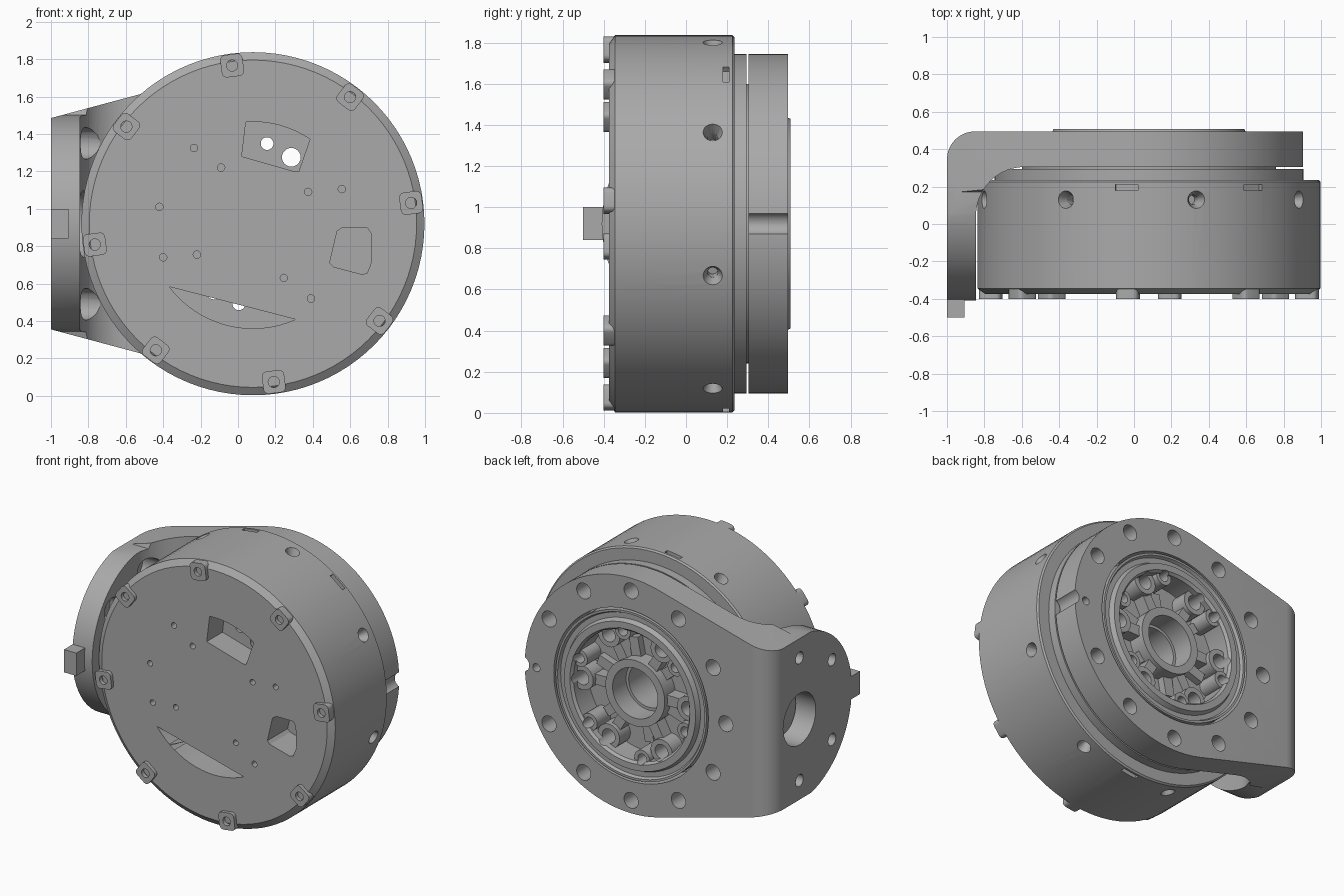
import bpy, bmesh
from math import sin, cos, pi, radians
from mathutils import Vector

if "Cube" in bpy.data.objects:
    bpy.data.objects.remove(bpy.data.objects["Cube"])

CX, CZ = 0.08, 0.92          # main axis, parallel to y
grey = bpy.data.materials.new("machined grey")
grey.use_nodes = True
colour = (0.4, 0.4, 0.4, 1)
grey.diffuse_color = colour
grey.node_tree.nodes["Principled BSDF"].inputs["Base Color"].default_value = colour


def polar(r, deg, y=0.0):
    a = radians(deg)
    return Vector((CX + r * cos(a), y, CZ + r * sin(a)))


def arc(cx, cy, r, a0, a1, n=16):
    return [(cx + r * cos(radians(a0 + (a1 - a0) * i / n)),
             cy + r * sin(radians(a0 + (a1 - a0) * i / n))) for i in range(n + 1)]


def prism(bm, pts, axis, lo, hi):
    """Extrude a closed outline along one axis."""
    def place(p, d):
        q = list(p)
        q.insert(axis, d)
        return bm.verts.new(q)
    a = [place(p, lo) for p in pts]
    b = [place(p, hi) for p in pts]
    faces = [bm.faces.new(a), bm.faces.new(b[::-1])]
    for i in range(len(pts)):
        j = (i + 1) % len(pts)
        faces.append(bm.faces.new((a[i], b[i], b[j], a[j])))
    bmesh.ops.recalc_face_normals(bm, faces=faces)


def rod(bm, p, q, r, r2=None, seg=24):
    """Cylinder or cone between two points."""
    p, q = Vector(p), Vector(q)
    d = q - p
    res = bmesh.ops.create_cone(bm, cap_ends=True, segments=seg, radius1=r,
                                radius2=r if r2 is None else r2, depth=d.length)
    rot = Vector((0, 0, 1)).rotation_difference(d).to_matrix()
    for v in res["verts"]:
        v.co = rot @ v.co + (p + q) / 2


def lathe(bm, prof, centre, seg, closed=False):
    """Revolve (radius, y) points about an axis parallel to y."""
    rings = []
    for r, y in prof:
        n = 1 if r == 0 else seg
        rings.append([bm.verts.new((centre.x + r * cos(2 * pi * i / seg), y,
                                    centre.z + r * sin(2 * pi * i / seg))) for i in range(n)])
    pairs = list(zip(rings, rings[1:])) + ([(rings[-1], rings[0])] if closed else [])
    for a, b in pairs:
        for i in range(seg):
            j = (i + 1) % seg
            vs = [a[i % len(a)], a[j % len(a)], b[j % len(b)], b[i % len(b)]]
            bm.faces.new(list(dict.fromkeys(vs)))
    bmesh.ops.recalc_face_normals(bm, faces=bm.faces)


def make(name, bm):
    me = bpy.data.meshes.new(name)
    bm.to_mesh(me)
    bm.free()
    me.materials.append(grey)
    ob = bpy.data.objects.new(name, me)
    bpy.context.collection.objects.link(ob)
    return ob


def boolean(ob, bm, op="DIFFERENCE"):
    """Apply a cutter and discard it."""
    cutter = make("cutter", bm)
    mod = ob.modifiers.new("cut", "BOOLEAN")
    mod.operation, mod.solver, mod.object = op, "EXACT", cutter
    mod.use_self = True
    deps = bpy.context.evaluated_depsgraph_get()
    me = bpy.data.meshes.new_from_object(ob.evaluated_get(deps))
    ob.modifiers.clear()
    ob.data = me
    bpy.data.objects.remove(cutter)


def smooth(ob):
    bpy.ops.object.select_all(action="DESELECT")
    ob.select_set(True)
    bpy.context.view_layer.objects.active = ob
    bpy.ops.object.shade_smooth_by_angle(angle=radians(25))


# Drum, rear flange and hollow hub as one turned body
bm = bmesh.new()
lathe(bm, [(0, -.375), (.875, -.375), (.917, -.345), (.917, .225), (.907, .235),
           (.825, .235), (.825, .295), (.68, .295), (.68, .31), (.585, .31), (.585, .495),
           (.57, .495), (.56, .475), (.525, .475), (.51, .508), (.465, .508), (.45, .49),
           (.45, .33), (.23, .33), (.23, .45), (.175, .45), (.175, .3), (.155, .3),
           (.155, .0), (0, .0)], polar(0, 0), 96)
drum = make("drum_housing", bm)

cut = bmesh.new()
# Front windows: circle segment and two small sector windows
prism(cut, arc(CX, CZ, .56, 217, 294), 1, -.5, -.2)
prism(cut, arc(CX, CZ, .545, 94, 56, 8) + [(.325, 1.2), (.3, 1.2), (.02, 1.28)], 1, -.5, -.2)
prism(cut, [(.56, .9), (.69, .9), (.71, .87), (.715, .72), (.69, .655), (.66, .65),
            (.51, .69), (.49, .71), (.53, .88)], 1, -.5, -.15)
# Hub holes: large and small sets, open to the windows
for k in range(6):
    for r, a, size in ((.41, 60 * k, .05), (.435, 60 * k + 20, .034)):
        rod(cut, polar(r, a, -.22), polar(r, a, .6), size)
# Small pin holes on the front
for x, z in ((-.235, 1.325), (-.09, 1.22), (-.42, 1.01), (-.4, .74), (-.22, .755),
             (.245, .63), (.39, .52), (.375, 1.09), (.555, 1.105)):
    rod(cut, (x, -.5, z), (x, -.3, z), .02, seg=12)
# Countersunk radial holes around the wall
for k in range(8):
    a = 29 + 45 * k
    rod(cut, polar(.8, a, .13), polar(.95, a, .13), .025, seg=16)
    rod(cut, polar(.86, a, .13), polar(.93, a, .13), .025, .052)
boolean(drum, cut)
# Rim slots
cut = bmesh.new()
for a in (52.5, 97.5, -82.5):
    p, t = polar(.917, a), Vector((-sin(radians(a)), 0, cos(radians(a))))
    n = Vector((cos(radians(a)), 0, sin(radians(a))))
    prism(cut, [tuple((p + t * u + n * w).xz) for u, w in
                ((-.06, -.03), (.06, -.03), (.06, .05), (-.06, .05))], 1, .18, .21)
boolean(drum, cut)
smooth(drum)

# Front screw lugs
bm, cut = bmesh.new(), bmesh.new()
for k in range(8):
    a = 7.5 + 45 * k
    p = polar(.853, a)
    ca, sa = cos(radians(a)), sin(radians(a))
    corners = []
    for i, (sx, sz) in enumerate(((1, 1), (-1, 1), (-1, -1), (1, -1))):
        corners += arc(sx * .033, sz * .033, .027, 90 * i, 90 * i + 90, 4)
    prism(bm, [(p.x + u * ca - w * sa, p.z + u * sa + w * ca) for u, w in corners],
          1, -.4, -.33)
    rod(cut, polar(.853, a, -.45), polar(.853, a, -.355), .03, seg=16)
lugs = make("front_screw_lugs", bm)
boolean(lugs, cut)
smooth(lugs)

# Bosses and ribs inside the hub recess
bm = bmesh.new()
for k in range(6):
    for r, a, ri, ro, top in ((.41, 60 * k, .05, .085, .45), (.435, 60 * k + 20, .034, .06, .48)):
        lathe(bm, [(ri, .32), (ro, .32), (ro, top), (ri, top)], polar(r, a), 24, True)
    for a, top in ((60 * k, .42), (60 * k + 20, .38)):
        ends = [polar(r, a + s) for r, s in ((.2, 11), (.2, -11), (.36, -5.5), (.36, 5.5))]
        prism(bm, [tuple(e.xz) for e in ends], 1, .32, top)
smooth(make("hub_bosses_and_ribs", bm))

# L-shaped bracket: intersection of three outlines
bm = bmesh.new()
prism(bm, [(-1, 1.485)] + arc(CX, CZ, .825, 105, -105, 56) + [(-1, .355)], 1, -.6, .6)
bracket = make("angle_bracket", bm)
bm = bmesh.new()
prism(bm, [(1, .305)] + arc(-.585, .045, .26, 90, 180, 12) + [(-.845, -.41), (-1.0, -.41)]
      + arc(-.85, .345, .15, 180, 90, 10) + [(1, .495)], 2, -.2, 2.2)
boolean(bracket, bm, "INTERSECT")
bm = bmesh.new()
prism(bm, [(.3, 1.85), (.6, 1.85), (.6, -.01), (.3, -.01)]
      + arc(.17, CZ, .58, 270, 90, 32), 0, -1.2, 1.2)
boolean(bracket, bm, "INTERSECT")

cut = bmesh.new()
rod(cut, polar(0, 0, .2), polar(0, 0, .6), .6, seg=96)
for k in range(12):
    rod(cut, polar(.735, 30 * k, .2), polar(.735, 30 * k, .6), .055 if k else .028)
rod(cut, (.925, .2, CZ), (.925, .6, CZ), .055)                # edge notch
rod(cut, (-1.2, .17, CZ), (-.7, .17, CZ), .18, seg=48)         # arm bore
for y, z in ((.17, .43), (-.19, .28)):
    for s in (-1, 1):
        rod(cut, (-1.2, y, CZ + s * z), (-.6, y, CZ + s * z), .042)
        rod(cut, (-.92, y, CZ + s * z), (-.5, y, CZ + s * z), .085)
boolean(bracket, cut)
smooth(bracket)

# Square tab on the front of the arm
bm = bmesh.new()
prism(bm, [(-1, .84), (-.905, .84), (-.905, 1), (-1, 1)], 1, -.5, -.38)
make("arm_tab", bm)
